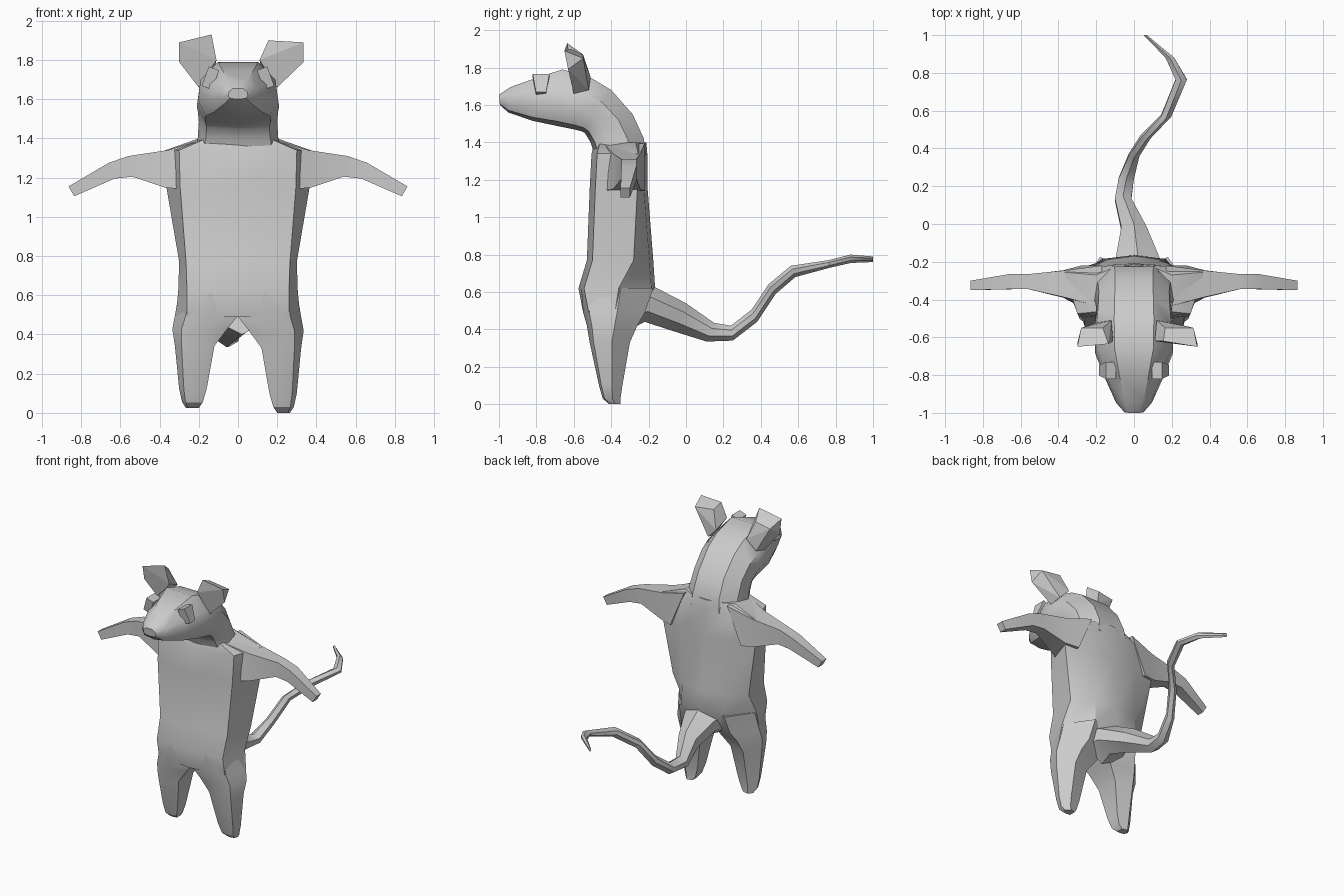
import bpy, bmesh, math
from mathutils import Vector, Matrix


def finish(bm, name, angle):
    bmesh.ops.recalc_face_normals(bm, faces=bm.faces)
    me = bpy.data.meshes.new(name)
    bm.to_mesh(me)
    bm.free()
    ob = bpy.data.objects.new(name, me)
    bpy.context.collection.objects.link(ob)
    bpy.ops.object.select_all(action='DESELECT')
    ob.select_set(True)
    bpy.context.view_layer.objects.active = ob
    if angle:
        bpy.ops.object.shade_smooth_by_angle(angle=math.radians(angle))
    return ob


def loft(name, rings, angle=30):
    bm = bmesh.new()
    rows = [[bm.verts.new(p) for p in r] for r in rings]
    n = len(rows[0])
    for a, b in zip(rows, rows[1:]):
        for i in range(n):
            j = (i + 1) % n
            bm.faces.new((a[i], a[j], b[j], b[i]))
    bm.faces.new(rows[0])
    bm.faces.new(rows[-1])
    return finish(bm, name, angle)


def hull(name, pts):
    bm = bmesh.new()
    for p in pts:
        bm.verts.new(p)
    bmesh.ops.convex_hull(bm, input=bm.verts)
    bmesh.ops.dissolve_limit(bm, angle_limit=0.1, verts=bm.verts, edges=bm.edges)
    return finish(bm, name, 0)


def sections(stations, profile):
    """station: top y, top z, bottom y, bottom z, half width, centre x"""
    rings = []
    full = profile + [(t, -w) for t, w in reversed(profile) if w]
    for ty, tz, by, bz, hw, cx in stations:
        rings.append([(cx + w * hw, ty + (by - ty) * t, tz + (bz - tz) * t) for t, w in full])
    return rings


# Torso: z, front y, front corner x, side x, side y, back y
torso = []
for z, f, fx, sx, sy, b in [
        (0.49, -0.55, 0.26, 0.318, -0.38, -0.23), (0.62, -0.575, 0.26, 0.305, -0.36, -0.165),
        (0.77, -0.53, 0.265, 0.30, -0.28, -0.175), (1.15, -0.515, 0.295, 0.365, -0.26, -0.205),
        (1.34, -0.505, 0.30, 0.37, -0.255, -0.207), (1.40, -0.49, 0.16, 0.20, -0.27, -0.212)]:
    half = [(fx, f + 0.03), (sx, sy), (sx * 0.55, b - 0.02)]
    ring = [(0, f)] + half + [(0, b)] + [(-x, y) for x, y in reversed(half)]
    torso.append([(x, y, z) for x, y in ring])
loft("torso", torso, 35)

# Neck, head and snout
loft("head", sections([
    (-0.215, 1.33, -0.49, 1.34, 0.22, 0), (-0.225, 1.42, -0.51, 1.40, 0.205, 0),
    (-0.285, 1.55, -0.54, 1.45, 0.20, 0), (-0.40, 1.68, -0.56, 1.46, 0.205, 0),
    (-0.50, 1.74, -0.60, 1.47, 0.21, 0), (-0.66, 1.79, -0.70, 1.49, 0.205, 0),
    (-0.80, 1.745, -0.82, 1.515, 0.155, 0), (-0.94, 1.695, -0.95, 1.56, 0.095, 0),
    (-1.0, 1.655, -0.995, 1.60, 0.05, 0)],
    [(0, 0.5), (0.3, 0.93), (0.65, 1), (0.92, 0.8), (1, 0)]), 38)

# Tail: root flare, then a winding taper
loft("tail", sections([
    (-0.24, 0.66, -0.30, 0.40, 0.17, 0.02), (-0.165, 0.625, -0.22, 0.44, 0.13, 0.02),
    (0.0, 0.54, -0.05, 0.385, 0.075, 0.0), (0.15, 0.435, 0.11, 0.335, 0.048, -0.058),
    (0.24, 0.42, 0.25, 0.34, 0.045, -0.04), (0.35, 0.505, 0.38, 0.44, 0.032, 0.0),
    (0.44, 0.64, 0.48, 0.59, 0.03, 0.06), (0.56, 0.74, 0.585, 0.68, 0.03, 0.17),
    (0.76, 0.77, 0.77, 0.73, 0.033, 0.25), (0.88, 0.80, 0.88, 0.755, 0.026, 0.19),
    (1.0, 0.79, 1.0, 0.76, 0.01, 0.06)],
    [(0, 0), (0.3, 0.9), (0.7, 0.9), (1, 0)]), 40)

for s, side in ((1, "right"), (-1, "left")):
    # Legs: z, inner x, outer x, front y, back y
    lift = 0.0 if s > 0 else 0.025
    rings = []
    for z, xi, xo, f, b in [
            (0.62, 0.0, 0.30, -0.56, -0.175), (0.49, 0.0, 0.322, -0.55, -0.22),
            (0.42, 0.055, 0.335, -0.53, -0.26), (0.33, 0.12, 0.322, -0.515, -0.30),
            (0.10, 0.16, 0.30, -0.465, -0.34), (0.03, 0.18, 0.285, -0.445, -0.35),
            (0.0, 0.20, 0.265, -0.41, -0.35)]:
        z += lift * (1 - z / 0.62)
        w, d = xo - xi, b - f
        rings.append([(s * (xi + w * u), f + d * v, z) for u, v in
                      [(0, 0.08), (0.45, 0), (0.83, 0.1), (1, 0.55), (0.6, 1), (0, 0.85)]])
    loft(side + "_leg", rings, 30)

    # Arms: top x, top z, bottom x, bottom z, front y, back y
    rings = []
    for tx, tz, bx, bz, f, b in [
            (0.17, 1.395, 0.28, 1.14, -0.44, -0.22), (0.36, 1.34, 0.375, 1.15, -0.39, -0.245),
            (0.56, 1.31, 0.54, 1.205, -0.345, -0.265), (0.66, 1.275, 0.63, 1.195, -0.345, -0.265),
            (0.865, 1.155, 0.835, 1.105, -0.35, -0.30)]:
        rings.append([(s * tx, f, tz), (s * tx, b, tz), (s * bx, b, bz), (s * bx, f, bz)])
    loft(side + "_arm", rings, 30)

    # Ears: thick cupped wedges, one a little more upright
    tip = (0.155, -0.62, 1.90) if s > 0 else (0.135, -0.635, 1.93)
    out = 0.335 if s > 0 else 0.30
    pts = [(0.11, -0.62, 1.80), tip, (out, -0.65, 1.89), (out, -0.63, 1.79), (0.20, -0.60, 1.66),
           (0.12, -0.51, 1.75), (0.165, -0.55, 1.87), (out - 0.02, -0.55, 1.85), (0.19, -0.52, 1.68)]
    hull(side + "_ear", [(s * x, y, z) for x, y, z in pts])

    # Eyes: small tapered blocks tilted inward
    m = Matrix.Translation((s * 0.14, -0.775, 1.71)) @ Matrix.Rotation(-0.35 * s, 4, 'Y')
    hull(side + "_eye", [m @ Vector((x, y * (1.25 if z > 0 else 0.75), z))
                         for x in (-0.028, 0.028) for y in (-0.036, 0.036) for z in (-0.055, 0.05)])
